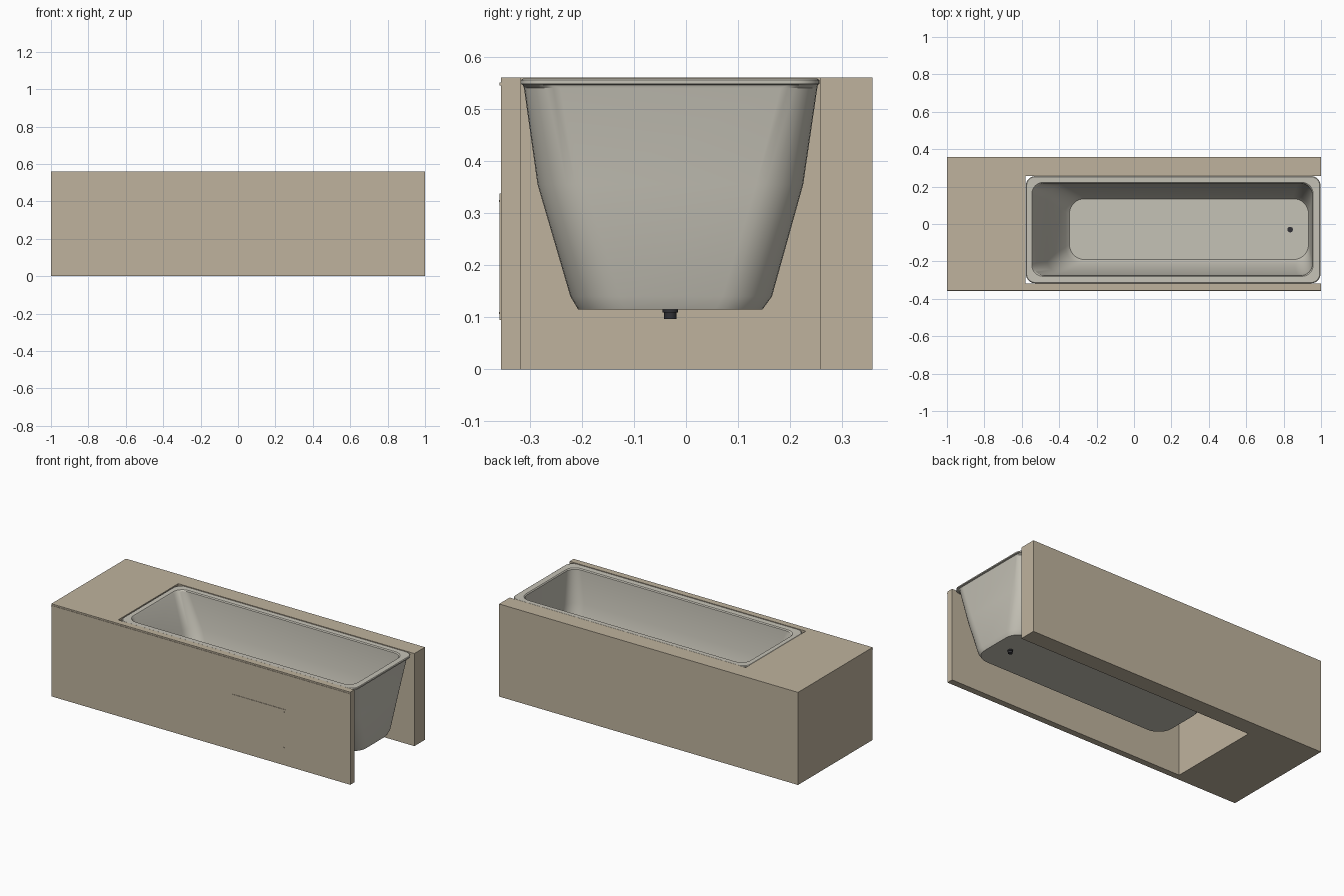
import bpy, bmesh, math

if "Cube" in bpy.data.objects:
    bpy.data.objects.remove(bpy.data.objects["Cube"])

def material(name, rgb):
    m = bpy.data.materials.new(name)
    m.diffuse_color = (*rgb, 1)
    m.use_nodes = True
    m.node_tree.nodes["Principled BSDF"].inputs["Base Color"].default_value = m.diffuse_color
    return m

TAN = material("tan_tile", (0.52, 0.45, 0.34))
ENAMEL = material("enamel", (0.56, 0.54, 0.47))
DARK = material("dark_metal", (0.03, 0.03, 0.035))

def finish(bm, name, mat):
    bmesh.ops.recalc_face_normals(bm, faces=bm.faces)
    me = bpy.data.meshes.new(name)
    bm.to_mesh(me)
    bm.free()
    ob = bpy.data.objects.new(name, me)
    bpy.context.collection.objects.link(ob)
    me.materials.append(mat)
    return ob

def smooth(ob, deg=30):
    bpy.ops.object.select_all(action='DESELECT')
    ob.select_set(True)
    bpy.context.view_layer.objects.active = ob
    bpy.ops.object.shade_smooth_by_angle(angle=math.radians(deg))

def prism(name, pts, z0, z1, mat):
    bm = bmesh.new()
    f = bm.faces.new([bm.verts.new((x, y, z0)) for x, y in pts])
    new = bmesh.ops.extrude_face_region(bm, geom=[f])["geom"]
    for v in new:
        if isinstance(v, bmesh.types.BMVert):
            v.co.z = z1
    return finish(bm, name, mat)

def box(name, x0, x1, y0, y1, z0, z1, mat):
    return prism(name, [(x0, y0), (x1, y0), (x1, y1), (x0, y1)], z0, z1, mat)

def rounded_ring(bm, x0, x1, y0, y1, r, z, n=8):
    ring = []
    corners = ((x1 - r, y1 - r), (x0 + r, y1 - r), (x0 + r, y0 + r), (x1 - r, y0 + r))
    for q, (cx, cy) in enumerate(corners):
        for i in range(n + 1):
            a = math.pi / 2 * (q + i / n)
            ring.append(bm.verts.new((cx + r * math.cos(a), cy + r * math.sin(a), z)))
    return ring

def cylinder(name, x, y, r, z0, z1, mat):
    n = 24
    pts = [(x + r * math.cos(2 * math.pi * i / n), y + r * math.sin(2 * math.pi * i / n)) for i in range(n)]
    ob = prism(name, pts, z0, z1, mat)
    smooth(ob)
    return ob

# tiled surround, U-shaped in plan and open at the right end
prism("surround", [(-1, -0.355), (1, -0.355), (1, -0.317), (-0.58, -0.317),
                   (-0.58, 0.257), (1, 0.257), (1, 0.358), (-1, 0.358)], 0, 0.56, TAN)

# thin trim under the front top edge
box("front_trim", -1, 1, -0.3575, -0.355, 0.545, 0.551, TAN)

# access panel with corner fasteners
box("access_panel", 0.21, 0.57, -0.3575, -0.355, 0.095, 0.338, TAN)
for i, x in enumerate((0.222, 0.558)):
    for j, z in enumerate((0.108, 0.323)):
        box(f"panel_fastener_{i}{j}", x - .002, x + .002, -0.359, -0.3575, z - .002, z + .002, TAN)

# bathtub: rings lofted up the outer shell, over the rim, down the inside
rings = [
    # x0, x1, y0, y1, radius, z
    (-0.36, 0.940, -0.207, 0.147, 0.090, 0.115),
    (-0.38, 0.950, -0.222, 0.165, 0.095, 0.140),
    (-0.48, 0.965, -0.285, 0.225, 0.090, 0.355),
    (-0.56, 0.987, -0.311, 0.252, 0.070, 0.540),
    (-0.565, 0.988, -0.313, 0.253, 0.055, 0.546),
    (-0.578, 0.997, -0.317, 0.256, 0.050, 0.548),
    (-0.578, 0.997, -0.317, 0.256, 0.050, 0.555),
    (-0.574, 0.993, -0.313, 0.252, 0.047, 0.558),
    (-0.546, 0.958, -0.280, 0.222, 0.060, 0.557),
    (-0.541, 0.953, -0.275, 0.217, 0.060, 0.551),
    (-0.465, 0.950, -0.268, 0.209, 0.080, 0.355),
    (-0.365, 0.938, -0.208, 0.150, 0.085, 0.146),
    (-0.345, 0.933, -0.190, 0.135, 0.080, 0.125),
]
bm = bmesh.new()
loops = [rounded_ring(bm, *r) for r in rings]
for a, b in zip(loops, loops[1:]):
    for i in range(len(a)):
        k = (i + 1) % len(a)
        bm.faces.new((a[i], a[k], b[k], b[i]))
bm.faces.new(loops[0])
bm.faces.new(loops[-1])
smooth(finish(bm, "bathtub", ENAMEL), 28)

# drain: strainer inside, flange and spigot below
cylinder("drain_strainer", 0.835, -0.03, 0.015, 0.123, 0.127, DARK)
cylinder("drain_flange", 0.835, -0.03, 0.015, 0.109, 0.116, DARK)
cylinder("drain_spigot", 0.835, -0.03, 0.012, 0.097, 0.110, DARK)
